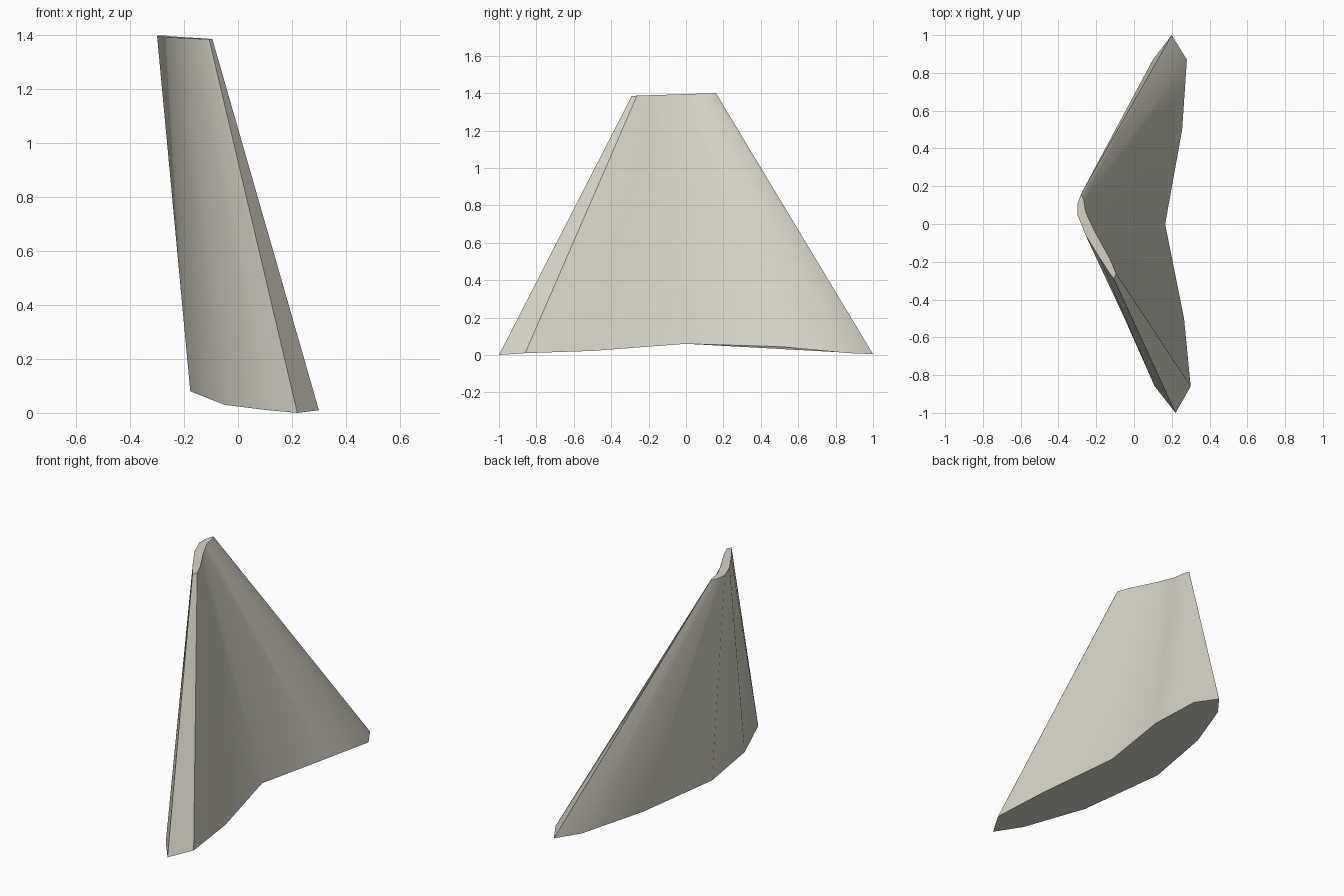
import bpy, bmesh, math

if "Cube" in bpy.data.objects:
    bpy.data.objects.remove(bpy.data.objects["Cube"])

# Wide crescent section at the base: back tip, hollow side, front tip, bulging side
base = [(0.20, 1.0, 0.005), (0.28, 0.87, 0.01), (0.255, 0.5, 0.045), (0.165, 0, 0.06),
        (0.265, -0.5, 0.022), (0.30, -0.86, 0.01), (0.22, -1.0, 0.0), (0.11, -0.86, 0.01),
        (-0.05, -0.5, 0.03), (-0.177, 0, 0.08), (-0.06, 0.5, 0.048), (0.10, 0.87, 0.012)]
# Small twisted crescent section at the tip, same order
tip = [(-0.28, 0.16), (-0.267, 0.13), (-0.255, 0.06), (-0.213, -0.03),
       (-0.125, -0.19), (-0.095, -0.262), (-0.107, -0.29), (-0.128, -0.262),
       (-0.185, -0.175), (-0.257, -0.058), (-0.30, 0.05), (-0.298, 0.11)]

# Loft between the two sections and cap both ends
bm = bmesh.new()
low = [bm.verts.new(p) for p in base]
high = [bm.verts.new((x, y, 1.395 + 0.033 * y)) for x, y in tip]
n = len(low)
for i in range(n):
    j = (i + 1) % n
    bm.faces.new((low[i], low[j], high[j], high[i]))
bm.faces.new(high)
bm.faces.new(low[::-1])
bmesh.ops.recalc_face_normals(bm, faces=bm.faces[:])
mesh = bpy.data.meshes.new("curved_blade")
bm.to_mesh(mesh)
bm.free()

blade = bpy.data.objects.new("curved_blade", mesh)
bpy.context.collection.objects.link(blade)

# Single pale bone colour
bone = bpy.data.materials.new("pale_bone")
bone.diffuse_color = (0.68, 0.66, 0.56, 1)
bone.use_nodes = True
bone.node_tree.nodes["Principled BSDF"].inputs["Base Color"].default_value = bone.diffuse_color
mesh.materials.append(bone)

# Smooth flanks, crisp edges and caps
bpy.context.view_layer.objects.active = blade
blade.select_set(True)
bpy.ops.object.shade_smooth_by_angle(angle=math.radians(32))
